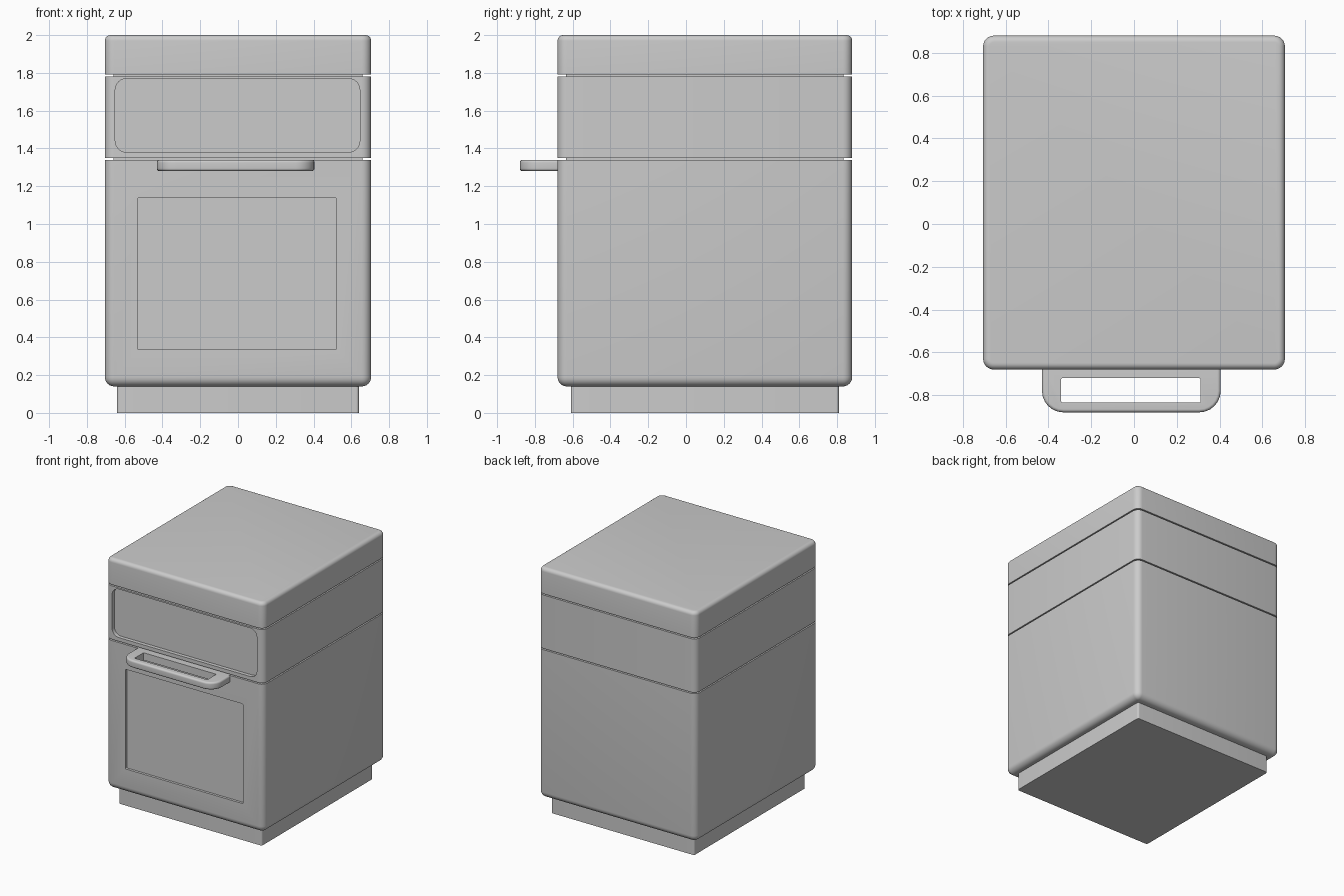
import bpy, bmesh
from math import sin, cos, pi

if "Cube" in bpy.data.objects:
    bpy.data.objects.remove(bpy.data.objects["Cube"])


def rounded_rect(x0, x1, y0, y1, r_front, r_back, n=6):
    """Outline with separate radii for the low-y and high-y corners."""
    pts = []
    for cx, cy, r, start in ((x1, y1, r_back, 0), (x0, y1, r_back, 90),
                             (x0, y0, r_front, 180), (x1, y0, r_front, 270)):
        px = cx - r if cx == x1 else cx + r
        py = cy - r if cy == y1 else cy + r
        for i in range(n + 1):
            a = start * pi / 180 + pi / 2 * i / n
            pts.append((px + r * cos(a), py + r * sin(a)))
    return pts


def loft(name, box, profile, r_front, r_back=None, along_y=False):
    """Stack rounded rectangles following a profile of (inset, height)."""
    r_back = r_front if r_back is None else r_back
    x0, x1, y0, y1 = box
    bm = bmesh.new()
    rings = []
    for d, h in profile:
        outline = rounded_rect(x0 + d, x1 - d, y0 + d, y1 - d,
                               max(r_front - d, 0.006), max(r_back - d, 0.006))
        rings.append([bm.verts.new((x, h, y) if along_y else (x, y, h))
                      for x, y in outline])
    for a, b in zip(rings, rings[1:]):
        for i in range(len(a)):
            j = (i + 1) % len(a)
            bm.faces.new((a[i], a[j], b[j], b[i]))
    bm.faces.new(rings[0][::-1])
    bm.faces.new(rings[-1])
    bmesh.ops.recalc_face_normals(bm, faces=bm.faces)
    mesh = bpy.data.meshes.new(name)
    bm.to_mesh(mesh)
    bm.free()
    ob = bpy.data.objects.new(name, mesh)
    bpy.context.collection.objects.link(ob)
    return ob


def activate(ob):
    bpy.ops.object.select_all(action='DESELECT')
    ob.select_set(True)
    bpy.context.view_layer.objects.active = ob


def cut(ob, cutter):
    mod = ob.modifiers.new("cut", 'BOOLEAN')
    mod.operation, mod.solver, mod.object = 'DIFFERENCE', 'EXACT', cutter
    activate(ob)
    bpy.ops.object.modifier_apply(modifier=mod.name)
    bpy.data.objects.remove(cutter)


def fillet(r, z, top, n=6):
    """Quarter-round profile for the bottom or top edge."""
    steps = [(r * (1 - sin(pi / 2 * i / n)), r * (1 - cos(pi / 2 * i / n)))
             for i in range(n + 1)]
    return [(d, z - h) for d, h in reversed(steps)] if top else [(d, z + h) for d, h in steps]


def groove(z, depth=0.045, half=0.005):
    return [(0, z - half), (depth, z - half), (depth, z + half), (0, z + half)]


# Cabinet body with two shadow-gap grooves running all round
body = loft("cabinet_body", (-0.705, 0.705, -0.68, 0.88),
            fillet(0.05, 0.14, False) + groove(1.345) + groove(1.787)
            + fillet(0.03, 2.0, True), 0.05)

# Recessed control panel and door window
cut(body, loft("panel_cutter", (-0.65, 0.645, 1.38, 1.77),
               [(0, -0.8), (0, -0.65)], 0.06, along_y=True))
cut(body, loft("window_cutter", (-0.53, 0.52, 0.335, 1.14),
               [(0, -0.8), (0, -0.66)], 0.006, along_y=True))

# Plinth
plinth = loft("plinth", (-0.64, 0.64, -0.61, 0.81), [(0, 0), (0, 0.16)], 0.015)

# Door handle: rounded bar loop with a square-cut opening
handle = loft("door_handle", (-0.43, 0.405, -0.88, -0.665),
              fillet(0.015, 1.28, False) + fillet(0.015, 1.34, True), 0.1, 0.016)
cut(handle, loft("handle_cutter", (-0.34, 0.31, -0.835, -0.72),
                 [(0, 1.2), (0, 1.4)], 0.006))

for ob in (body, plinth, handle):
    activate(ob)
    bpy.ops.object.shade_smooth_by_angle(angle=pi / 6)
